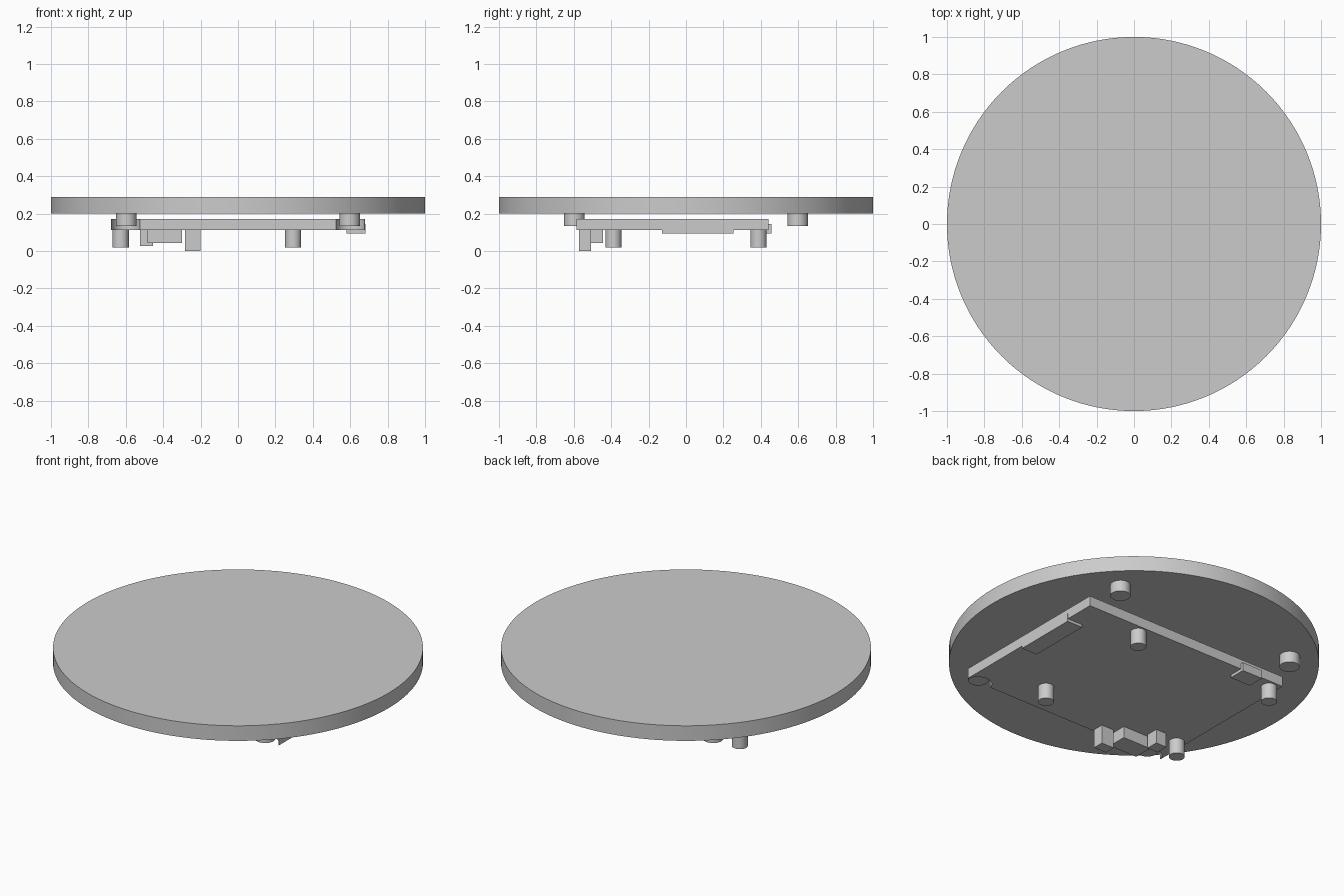
import bpy
import math

old = bpy.data.objects.get("Cube")
if old:
    bpy.data.objects.remove(old, do_unlink=True)

grey = bpy.data.materials.new("light grey")
grey.use_nodes = True
grey.diffuse_color = (0.6, 0.6, 0.6, 1)
grey.node_tree.nodes["Principled BSDF"].inputs["Base Color"].default_value = (0.6, 0.6, 0.6, 1)


def cylinder(name, x, y, radius, z0, z1, sides=48):
    bpy.ops.mesh.primitive_cylinder_add(vertices=sides, radius=radius, depth=z1 - z0,
                                        location=(x, y, (z0 + z1) / 2))
    obj = bpy.context.object
    obj.name = name
    obj.data.materials.append(grey)
    bpy.ops.object.shade_smooth_by_angle(angle=math.radians(30))
    return obj


def box(name, xs, ys, zs):
    spans = (xs, ys, zs)
    bpy.ops.mesh.primitive_cube_add(size=1, location=[(a + b) / 2 for a, b in spans])
    obj = bpy.context.object
    obj.name = name
    obj.scale = [b - a for a, b in spans]
    bpy.ops.object.transform_apply(location=False, rotation=False, scale=True)
    obj.data.materials.append(grey)
    return obj


# Round cover plate
cylinder("cover_disc", 0, 0, 1, 0.2, 0.29, 128)

# Circuit board with round clearance notches at the front corners
board = box("circuit_board", (-0.68, 0.68), (-0.585, 0.44), (0.112, 0.172))
for side in (-1, 1):
    cutter = cylinder("notch_cutter", side * 0.6, -0.6, 0.077, 0.05, 0.25)
    cutter.hide_render = True
    cutter.hide_viewport = True
    cut = board.modifiers.new("corner_notch", "BOOLEAN")
    cut.object = cutter
    cut.operation = "DIFFERENCE"
    cut.solver = "EXACT"

# Mounting pegs under the disc
for x in (-0.597, 0.597):
    for y in (-0.597, 0.597):
        cylinder("mounting_peg", x, y, 0.055, 0.134, 0.2)

# Standoffs under the board
for x in (-0.627, 0.295):
    for y in (-0.388, 0.388):
        cylinder("standoff", x, y, 0.043, 0.02, 0.112)

# Connectors and components
box("side_connector", (0.58, 0.683), (-0.128, 0.255), (0.095, 0.145))
box("rear_socket", (-0.52, -0.385), (0.355, 0.457), (0.095, 0.145))
box("front_plug", (-0.283, -0.2), (-0.573, -0.508), (0, 0.112))
box("front_connector", (-0.485, -0.3), (-0.56, -0.443), (0.043, 0.112))
box("small_header", (-0.525, -0.455), (-0.43, -0.355), (0.028, 0.112))
